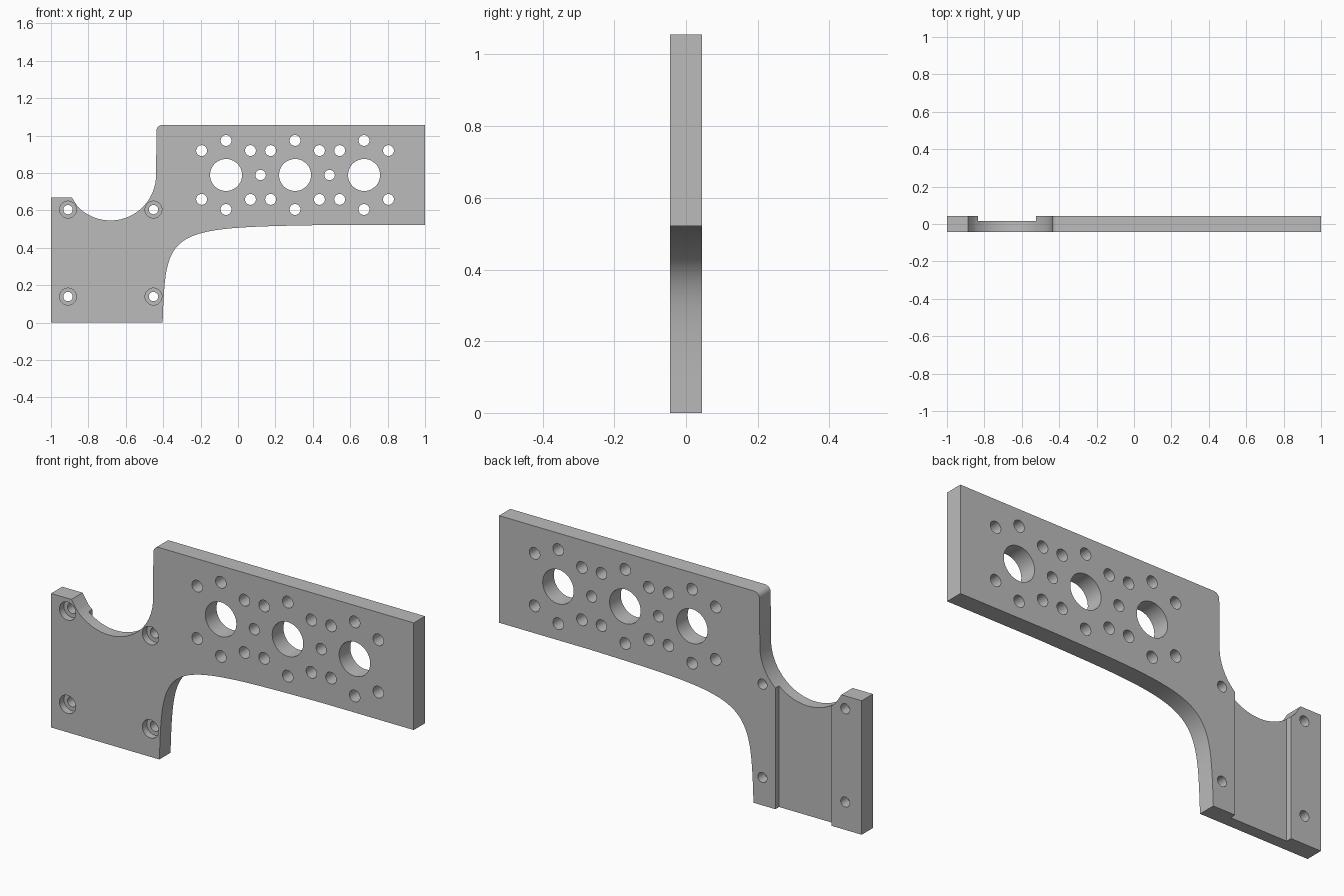
import bpy, bmesh, math
from mathutils import Vector, Matrix
from mathutils.geometry import interpolate_bezier

cube = bpy.data.objects.get("Cube")
if cube:
    bpy.data.objects.remove(cube, do_unlink=True)

HALF = 0.044          # half of the plate thickness
TOP = 1.056

grey = bpy.data.materials.new("plain_grey")
grey.use_nodes = True
colour = (0.5, 0.5, 0.5, 1)
grey.diffuse_color = colour
grey.node_tree.nodes["Principled BSDF"].inputs["Base Color"].default_value = colour


def make_object(name, bm):
    bmesh.ops.recalc_face_normals(bm, faces=bm.faces)
    mesh = bpy.data.meshes.new(name)
    bm.to_mesh(mesh)
    bm.free()
    mesh.materials.append(grey)
    obj = bpy.data.objects.new(name, mesh)
    bpy.context.collection.objects.link(obj)
    return obj


def arc(cx, cz, r, start, end, steps):
    angles = [math.radians(start + (end - start) * i / steps) for i in range(steps + 1)]
    return [(cx + r * math.cos(a), cz + r * math.sin(a)) for a in angles]


def pegs(name, centres, radius, y0, y1):
    """Cylinders along y that cut round holes."""
    bm = bmesh.new()
    for x, z in centres:
        place = Matrix.Translation((x, (y0 + y1) / 2, z)) @ Matrix.Rotation(math.pi / 2, 4, 'X')
        bmesh.ops.create_cone(bm, cap_ends=True, segments=48, radius1=radius,
                              radius2=radius, depth=y1 - y0, matrix=place)
    return make_object(name, bm)


# Outline: foot, swept inner corner, long arm, rounded corner, round saddle
bend = Vector((-0.385, 0.508))
sweep = interpolate_bezier(Vector((-0.403, 0)), bend, bend, Vector((0.5, 0.522)), 40)
outline = [(-1, 0)] + [(p.x, p.y) for p in sweep]
outline += [(1, 0.522), (1, TOP)]
outline += arc(-0.406, TOP - 0.03, 0.03, 90, 180, 8)
outline += arc(-0.682, 0.79, 0.244, 0, -136, 48)
outline += [(-0.888, 0.668), (-1, 0.668)]

bm = bmesh.new()
face = bm.faces.new([bm.verts.new((x, -HALF, z)) for x, z in outline])
solid = bmesh.ops.extrude_face_region(bm, geom=[face])
bmesh.ops.translate(bm, vec=(0, 2 * HALF, 0),
                    verts=[v for v in solid["geom"] if isinstance(v, bmesh.types.BMVert)])
plate = make_object("bracket_plate", bm)

# Hole layout: three bores, each ringed by small holes
bores = [(x, 0.789) for x in (-0.064, 0.305, 0.674)]
RING = 0.1845
ring_holes = [(x + RING * math.cos(math.radians(a)), z + RING * math.sin(math.radians(a)))
              for x, z in bores for a in (45, 90, 135, 225, 270, 315)]
between = [(x + RING, z) for x, z in bores[:2]]
screws = [(x, z) for x in (-0.909, -0.452) for z in (0.139, 0.604)]

# Back channel through the foot
bm = bmesh.new()
bmesh.ops.create_cube(bm, size=1, matrix=Matrix.Translation((-0.679, 0.065, 0.35))
                      @ Matrix.Diagonal((0.31, 0.1, 0.9, 1)))
channel = make_object("channel_cutter", bm)

cutters = [
    channel,
    pegs("bore_cutter", bores, 0.0856, -0.1, 0.1),
    pegs("ring_hole_cutter", ring_holes, 0.029, -0.1, 0.1),
    pegs("between_hole_cutter", between, 0.028, -0.1, 0.1),
    pegs("screw_hole_cutter", screws, 0.025, -0.1, 0.1),
    pegs("counterbore_cutter", screws, 0.045, -0.1, -HALF + 0.035),
]

# Cut everything, then drop the helpers
for cutter in cutters:
    cutter.hide_render = True
    cut = plate.modifiers.new(cutter.name, 'BOOLEAN')
    cut.operation = 'DIFFERENCE'
    cut.solver = 'EXACT'
    cut.object = cutter
bpy.context.view_layer.objects.active = plate
plate.select_set(True)
for cutter in cutters:
    bpy.ops.object.modifier_apply(modifier=cutter.name)
    bpy.data.objects.remove(cutter, do_unlink=True)

bpy.ops.object.shade_smooth_by_angle(angle=math.radians(30))
